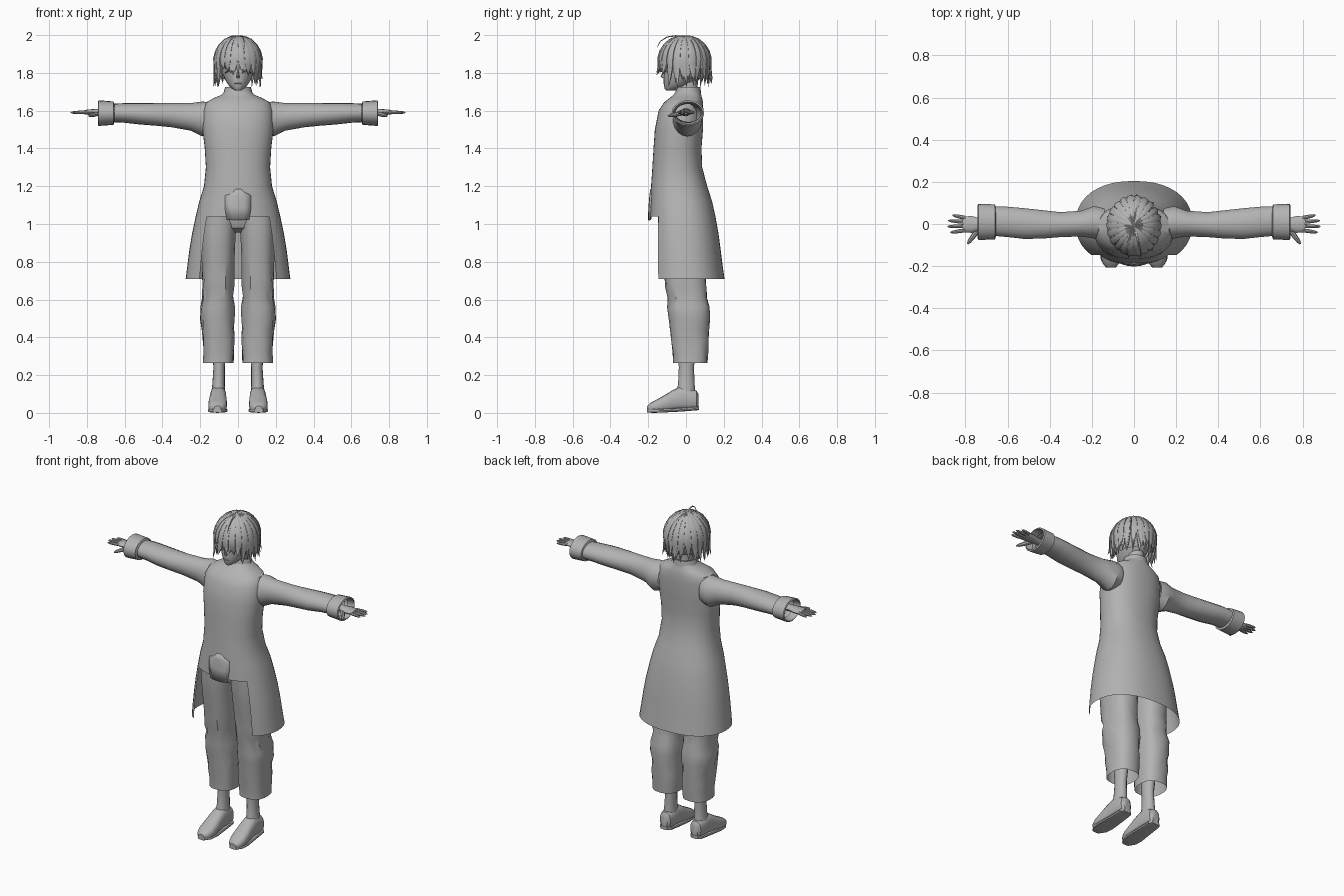
import bpy, bmesh, math, random
from mathutils import Vector as V

if "Cube" in bpy.data.objects:
    bpy.data.objects.remove(bpy.data.objects["Cube"])
random.seed(4)
grey = bpy.data.materials.new("plain grey")
grey.diffuse_color = (0.45, 0.45, 0.45, 1)
grey.use_nodes = True
grey.node_tree.nodes["Principled BSDF"].inputs["Base Color"].default_value = grey.diffuse_color
X, Y, Z = V((1, 0, 0)), V((0, 1, 0)), V((0, 0, 1))


def finish(name, bm, mirror=False, angle=35):
    bmesh.ops.recalc_face_normals(bm, faces=bm.faces)
    me = bpy.data.meshes.new(name)
    bm.to_mesh(me)
    bm.free()
    ob = bpy.data.objects.new(name, me)
    bpy.context.collection.objects.link(ob)
    me.materials.append(grey)
    if mirror:
        ob.modifiers.new("mirror", 'MIRROR')
    bpy.ops.object.select_all(action='DESELECT')
    ob.select_set(True)
    bpy.context.view_layer.objects.active = ob
    bpy.ops.object.shade_smooth_by_angle(angle=math.radians(angle))
    return ob


def ring(c, u, v, n=16, e=2.0):
    """Superellipse points around c with half axes u and v."""
    pts = []
    for i in range(n):
        a = 2 * math.pi * i / n
        s, k = math.sin(a), math.cos(a)
        pts.append(V(c) + u * math.copysign(abs(s) ** (2 / e), s)
                   - v * math.copysign(abs(k) ** (2 / e), k))
    return pts


def skin(bm, rings, cap=True, closed=True, keep=lambda j, i: True):
    rows = [[bm.verts.new(p) for p in r] for r in rings]
    n = len(rows[0])
    for j in range(len(rows) - 1):
        for i in range(n if closed else n - 1):
            if keep(j, i):
                k = (i + 1) % n
                bm.faces.new((rows[j][i], rows[j][k], rows[j + 1][k], rows[j + 1][i]))
    if cap:
        bm.faces.new(rows[0])
        bm.faces.new(rows[-1])


def loft(name, rings, cap=True, mirror=False, **kw):
    bm = bmesh.new()
    skin(bm, rings, cap, **kw)
    return finish(name, bm, mirror)


def level(z, rx, yf, yb, cx=0, n=16, e=2.0):
    """Horizontal ring from its half width, front and back."""
    return ring((cx, (yf + yb) / 2, z), X * rx, Y * (yb - yf) / 2, n, e)


# Coat: one profile from neck to hem (height, half width, front, back)
coat = [(1.705, .068, -.05, .075), (1.685, .085, -.065, .08), (1.668, .125, -.085, .085),
        (1.645, .168, -.115, .09), (1.60, .186, -.145, .092), (1.50, .188, -.165, .09),
        (1.40, .176, -.172, .082), (1.30, .17, -.178, .086), (1.20, .18, -.185, .112),
        (1.12, .205, -.19, .138), (1.04, .224, -.193, .156), (.95, .243, -.196, .172),
        (.86, .258, -.198, .184), (.78, .268, -.2, .194), (.71, .277, -.2, .204)]
N = 40
gap = N * 50 // 360
loft("coat", [level(*c, n=N, e=2.25) for c in coat], cap=False,
     keep=lambda j, i: j < 10 or gap <= i < N - gap)

# Front flap lying on the coat
rows = []
for z, w, y in ((1.185, .025, -.189), (1.15, .07, -.194), (1.09, .07, -.199), (1.02, .06, -.202)):
    rows.append([V((w * t, y + .012 * t * t, z)) for t in (-1, -.5, 0, .5, 1)])
flap = loft("front_flap", rows, cap=False, closed=False)
flap.modifiers.new("thickness", 'SOLIDIFY').thickness = .006

# Collar
loft("collar", [level(1.69, .078, -.058, .08, n=24), level(1.725, .068, -.05, .076, n=24),
                level(1.725, .06, -.043, .068, n=24), level(1.69, .06, -.04, .068, n=24)], cap=False)

# Sleeves (x, centre y, centre z, half depth, half height)
sleeve = [(.14, .0, 1.56, .075, .085), (.19, .008, 1.556, .078, .092), (.25, .002, 1.567, .062, .073),
          (.35, -.003, 1.576, .06, .064), (.43, -.002, 1.58, .068, .06), (.52, .002, 1.584, .074, .057),
          (.60, .01, 1.588, .073, .052), (.68, .014, 1.588, .07, .048)]
loft("sleeve", [ring((x, cy, cz), Y * a, Z * b, 18) for x, cy, cz, a, b in sleeve],
     cap=False, mirror=True)
cuff = [(.655, .068, .05), (.66, .083, .062), (.738, .086, .068), (.742, .078, .06), (.70, .07, .05)]
loft("cuff", [ring((x, .01, 1.587), Y * a, Z * b, 20) for x, a, b in cuff], cap=False, mirror=True)

# Hands: palm, four fingers and a thumb
bm = bmesh.new()
skin(bm, [ring((x, -.002, 1.592), Y * a, Z * b, 12)
          for x, a, b in ((.66, .026, .022), (.73, .028, .018), (.77, .04, .016), (.812, .037, .012))])


def digit(a, b, r):
    a, b = V(a), V(b)
    side = (b - a).cross(Z).normalized()
    skin(bm, [ring(a.lerp(b, t), side * r * s, Z * r * s, 8)
              for t, s in ((0, 1), (.5, .95), (.85, .7), (1, .25))])


for y0, y1, tip in ((.029, .042, .862), (.01, .016, .882), (-.01, -.012, .886), (-.03, -.04, .872)):
    digit((.80, y0, 1.592), (tip, y1, 1.59), .0095)
digit((.735, -.02, 1.587), (.79, -.095, 1.572), .013)
finish("hand", bm, True)

# Trousers: hips and loose creased legs
loft("hips", [level(1.12, .165, -.14, .11, n=20), level(1.04, .185, -.145, .125, n=20),
              level(.98, .15, -.12, .12, n=20), level(.955, .07, -.07, .08, n=20)])
legs = [(1.06, .10, .095, -.15, .12), (.98, .103, .094, -.148, .122), (.88, .105, .09, -.138, .118),
        (.80, .105, .088, -.125, .112), (.72, .104, .084, -.115, .105), (.66, .106, .086, -.108, .11),
        (.61, .105, .082, -.098, .112), (.56, .107, .09, -.098, .122), (.50, .108, .091, -.09, .126),
        (.44, .105, .084, -.084, .122), (.38, .104, .085, -.08, .12), (.32, .104, .081, -.072, .118),
        (.265, .104, .082, -.068, .114)]
rows = []
for z, cx, rx, yf, yb in legs:
    r = level(z, rx, yf, yb, cx, 18, 2.5)
    fold = .004 if .3 < z < .75 else 0
    rows.append([p + V((random.uniform(-fold, fold), random.uniform(-fold, fold),
                        2 * random.uniform(-fold, fold))) for p in r])
loft("trouser_leg", rows, cap=False, mirror=True)

# Ankles and shoes
loft("ankle", [level(.08, .04, -.06, .052, .105), level(.15, .033, -.042, .046, .103),
               level(.24, .03, -.038, .042, .1), level(.40, .042, -.045, .06, .1)], mirror=True)
shoe = [(.066, .022, .03, .10), (.055, .036, .018, .118), (.02, .042, .016, .13), (-.03, .043, .014, .14),
        (-.075, .046, .01, .118), (-.12, .05, .004, .09), (-.16, .049, 0, .068),
        (-.19, .038, .001, .052), (-.206, .018, .008, .036)]
loft("shoe", [ring((.105 + .03 * max(0, -y - .05), y, (b + t) / 2), X * w, Z * (t - b) / 2, 16, 2.6)
              for y, w, b, t in shoe], mirror=True)
sole = [(.068, .025), (.05, .041), (-.03, .046), (-.12, .053), (-.17, .049), (-.206, .024)]
loft("sole", [ring((.105 + .03 * max(0, -y - .05), y, .012 + .08 * max(0, y + .09)), X * w, Z * .01, 12, 4)
              for y, w in sole], mirror=True)

# Neck and head
loft("neck", [level(1.66, .055, -.04, .068), level(1.72, .046, -.04, .06), level(1.80, .046, -.04, .07)])
head = [(1.706, .014, -.105, -.065), (1.715, .03, -.113, -.03), (1.735, .05, -.117, .02),
        (1.765, .07, -.119, .07), (1.80, .083, -.118, .095), (1.85, .09, -.118, .11),
        (1.90, .09, -.117, .11), (1.94, .075, -.095, .09), (1.965, .04, -.05, .05)]
loft("head", [level(*h, n=24) for h in head])
loft("nose", [level(1.805, .005, -.122, -.1, n=8), level(1.782, .008, -.134, -.1, n=8),
              level(1.774, .009, -.126, -.1, n=8)])
loft("mouth", [ring((x, -.1175 + 4 * x * x, 1.744), Y * .003, Z * .002, 8)
               for x in (-.018, -.009, 0, .009, .018)])
loft("eyelash", [ring((x, -.121 + 6.5 * x * x, 1.812 - .5 * abs(x - .045)), Y * .004, Z * .003, 8)
                 for x in (.022, .034, .046, .058, .068)], mirror=True)
loft("ear", [ring((x, .0, 1.805), Y * a, Z * a * 1.7, 10)
             for x, a in ((.075, .012), (.09, .018), (.096, .012))], mirror=True)

# Hair cap, open over the face
bm = bmesh.new()
bmesh.ops.create_uvsphere(bm, u_segments=28, v_segments=16, radius=1)
for v in bm.verts:
    v.co = V((v.co.x * .114, v.co.y * .124 - .006, 1.86 + v.co.z * .128))
open_faces = [f for f in bm.faces if f.calc_center_median().z
              < (1.89 if f.calc_center_median().y < -.03 else 1.765)]
bmesh.ops.delete(bm, geom=open_faces, context='FACES')
finish("hair_cap", bm)

# Hair locks: tapered blades running from the crown over the skull
bm = bmesh.new()


def lock(a, drop, flare, width, lift):
    out = V((math.sin(a), -math.cos(a), 0))
    side = Z.cross(out)
    rows = []
    for k in range(10):
        t = k / 9
        ph = min(t / .6, 1) * math.pi / 2
        d = max(0, (t - .6) / .4)
        rad = (math.sin(ph) + flare * d * d - .12 * d) * lift
        p = V((out.x * .12 * rad, -.008 + out.y * .134 * rad, 1.86 + .131 * math.cos(ph) * lift - drop * d))
        nrm = (out * math.sin(ph) + Z * math.cos(ph)).normalized()
        w = width * (.2 + .8 * math.sin(ph)) * (1 - d ** 1.5) + .0008
        rows.append(ring(p + side * .012 * d * math.sin(a * 5), side * w, nrm * min(.008, w * .7), 6))
    skin(bm, rows)


for layer, count in ((0, 26), (1, 22)):
    for i in range(count):
        a = 2 * math.pi * (i + layer * .5) / count
        front = math.cos(a)
        if front > .6:
            drop = random.uniform(.03, .075)
        elif front > 0:
            drop = random.uniform(.10, .14)
        else:
            drop = random.uniform(.09, .135)
        lock(a, drop, random.uniform(-.02, .24), random.uniform(.015, .021), 1 + .035 * layer)
finish("hair_locks", bm, angle=40)

# Loose curl rising from the crown
curl = [(0, .0, 1.985), (.012, -.05, 1.997), (.025, -.10, 1.99), (.032, -.135, 1.968), (.034, -.153, 1.935)]
loft("hair_curl", [ring(p, X * r, (Z - Y) * r * .6, 6)
                   for p, r in zip(curl, (.006, .005, .004, .003, .001))])
